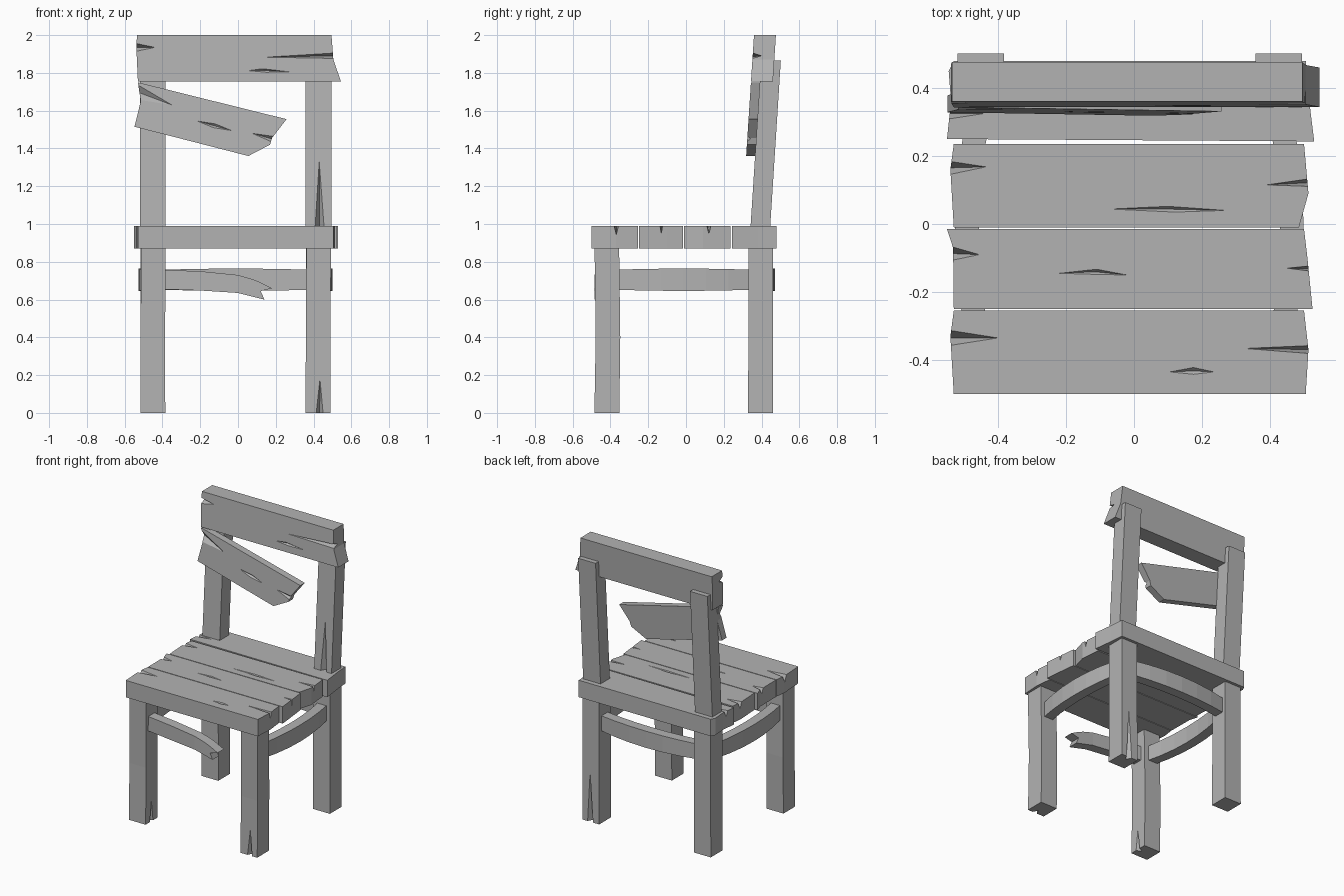
import bpy, bmesh
from mathutils import Vector

if "Cube" in bpy.data.objects:
    bpy.data.objects.remove(bpy.data.objects["Cube"])

wood = bpy.data.materials.new("grey_wood")
wood.use_nodes = True
wood.diffuse_color = (0.45, 0.45, 0.45, 1)
wood.node_tree.nodes["Principled BSDF"].inputs["Base Color"].default_value = (0.45, 0.45, 0.45, 1)


def finish(name, bm):
    bmesh.ops.recalc_face_normals(bm, faces=bm.faces)
    mesh = bpy.data.meshes.new(name)
    bm.to_mesh(mesh)
    bm.free()
    mesh.materials.append(wood)
    obj = bpy.data.objects.new(name, mesh)
    bpy.context.collection.objects.link(obj)
    return obj


def loft(name, *rings):
    """Solid through rings of matching points."""
    bm = bmesh.new()
    rows = [[bm.verts.new(p) for p in ring] for ring in rings]
    n = len(rows[0])
    for low, high in zip(rows, rows[1:]):
        for i in range(n):
            j = (i + 1) % n
            bm.faces.new((low[i], low[j], high[j], high[i]))
    bm.faces.new(rows[0])
    bm.faces.new(rows[-1])
    return finish(name, bm)


def crack(obj, normal, depth, a, b, *tips):
    """Cut a wedge-shaped split, deepest midway between a and b."""
    n = Vector(normal)
    top = [Vector(p) for p in (a, b, *tips)]
    bm = bmesh.new()
    deep = (top[0] + top[1]) / 2 - n * depth
    for p in top + [p + n * 0.03 for p in top] + [deep]:
        bm.verts.new(p)
    hull = bmesh.ops.convex_hull(bm, input=bm.verts)
    loose = {g for g in hull["geom_interior"] + hull["geom_unused"] if isinstance(g, bmesh.types.BMVert)}
    bmesh.ops.delete(bm, geom=list(loose), context="VERTS")
    cutter = finish("crack_cutter", bm)
    cutter.hide_render = True
    mod = obj.modifiers.new("crack", "BOOLEAN")
    mod.operation, mod.solver, mod.object = "DIFFERENCE", "EXACT", cutter
    bpy.context.view_layer.objects.active = obj
    bpy.ops.object.modifier_apply(modifier=mod.name)
    bpy.data.objects.remove(cutter)


def rect(x, y, z, w, d):
    return [(x + i * w / 2, y + j * d / 2, z) for i, j in ((-1, -1), (1, -1), (1, 1), (-1, 1))]


# Seat planks with ragged ends
SEAT, UNDER, UP = 0.99, 0.87, (0, 0, 1)


def plank(name, outline):
    return loft(name, *[[(x, y, z) for x, y in outline] for z in (UNDER, SEAT)])


def seat_crack(obj, depth, *pts):
    crack(obj, UP, depth, *[(x, y, SEAT) for x, y in pts])


p1 = plank("seat_plank_front", [(-.53, -.5), (.505, -.5), (.513, -.37), (.5, -.255), (-.53, -.255), (-.54, -.33)])
seat_crack(p1, .05, (-.56, -.31), (-.56, -.36), (-.4, -.335))
seat_crack(p1, .05, (.53, -.357), (.53, -.382), (.325, -.366))
seat_crack(p1, .012, (.175, -.422), (.175, -.442), (.105, -.435), (.235, -.435))

p2 = plank("seat_plank_second", [(-.53, -.25), (.525, -.25), (.51, -.1), (.5, -.015), (-.55, -.015), (-.532, -.07)])
seat_crack(p2, .05, (-.56, -.06), (-.56, -.112), (-.455, -.09))
seat_crack(p2, .05, (.53, -.122), (.53, -.14), (.45, -.13))
seat_crack(p2, .012, (-.11, -.133), (-.12, -.148), (-.22, -.145), (-.02, -.15))

p3 = plank("seat_plank_third", [(-.53, -.01), (.485, -.01), (.513, .09), (.5, .235), (-.53, .235), (-.54, .16)])
seat_crack(p3, .05, (-.56, .187), (-.56, .142), (-.435, .168))
seat_crack(p3, .05, (.53, .135), (.53, .11), (.39, .115))
seat_crack(p3, .012, (.1, .052), (.12, .035), (-.07, .044), (.27, .04))

p4 = plank("seat_plank_back", [(-.55, .25), (.53, .243), (.513, .38), (.505, .48), (-.53, .48), (-.545, .45), (-.538, .36)])
seat_crack(p4, .05, (-.57, .345), (-.57, .305), (-.44, .325))

# Legs, slightly bowed
legs = {}
for side, x in (("right", -.451), ("left", .424)):
    for end, y in (("front", -.419), ("back", .395)):
        wob = .006 if end == "front" else 0
        legs[end, side] = loft(f"{end}_{side}_leg",
                               rect(x, y, 0, .132, .132),
                               rect(x, y + wob, .4, .13, .13),
                               rect(x + wob / 2, y, UNDER, .13, .13))
crack(legs["front", "left"], (0, -1, 0), .04, (.412, -.484, -.02), (.452, -.484, -.02), (.434, -.48, .18))
crack(legs["front", "right"], (1, 0, 0), .04, (-.386, -.44, -.02), (-.386, -.40, -.02), (-.386, -.42, .15))
crack(legs["back", "left"], (0, 1, 0), .04, (.405, .461, -.02), (.45, .461, -.02), (.43, .46, .35))

# Leaning back posts
for side, x in (("right", -.451), ("left", .426)):
    post = loft(f"back_{side}_post", rect(x, .394, SEAT, .136, .104), rect(x, .45, 1.866, .136, .104))
    if side == "left":
        crack(post, (0, -1, 0), .04, (.408, .342, .98), (.456, .342, .98), (.43, .364, 1.33))


# Top rail and broken slat follow the lean of the posts
def lean(z):
    return .36 + .065 * (z - 2)


def board(name, outline, thick):
    return loft(name, *[[(x, lean(z) + d, z) for x, z in outline] for d in (0, thick)])


def board_crack(obj, depth, *pts):
    crack(obj, (0, -1, 0), depth, *[(x, lean(z), z) for x, z in pts])


rail = board("top_rail", [(-.535, 2), (.495, 2), (.505, 1.87), (.545, 1.755), (-.53, 1.755), (-.538, 1.93)], .116)
board_crack(rail, .05, (-.56, 1.96), (-.56, 1.91), (-.44, 1.935))
board_crack(rail, .05, (.54, 1.907), (.54, 1.876), (.145, 1.883))
board_crack(rail, .012, (.13, 1.822), (.15, 1.803), (.055, 1.812), (.27, 1.806))

slat = board("broken_slat", [(-.53, 1.75), (.257, 1.555), (.18, 1.455), (.17, 1.42), (.055, 1.36),
                             (-.548, 1.515), (-.515, 1.65)], .05)
board_crack(slat, .03, (-.545, 1.745), (-.54, 1.66), (-.35, 1.63))
board_crack(slat, .02, (.2, 1.462), (.19, 1.43), (.075, 1.48))
board_crack(slat, .012, (-.12, 1.53), (-.13, 1.51), (-.215, 1.545), (-.035, 1.495))


# Bowed stretchers between the legs
def stretcher(name, place, start, stop, steps=6, half=.035):
    rings = []
    for i in range(steps + 1):
        t = i / steps
        bow = .04 * 4 * t * (1 - t)
        tall = .053 + .006 * 4 * t * (1 - t)
        along = start + (stop - start) * t
        rings.append([place(along, bow + j * half, .705 + k * tall)
                      for j, k in ((-1, -1), (1, -1), (1, 1), (-1, 1))])
    loft(name, *rings)


stretcher("back_stretcher", lambda a, b, z: (a, .395 + b, z), -.40, .375)
stretcher("left_stretcher", lambda a, b, z: (.424 + b, a, z), -.37, .345)
stretcher("right_stretcher", lambda a, b, z: (-.451 - b, a, z), -.37, .345)

# Snapped front stretcher: x, top, bottom and forward bow at each station
stations = [(-.40, .757, .655, 0), (-.2, .75, .648, .02), (0, .73, .635, .03), (.08, .707, .615, .03)]
rings = [[(x, -.42 - bow + d, z) for d, z in ((-.035, low), (.035, low), (.035, high), (-.035, high))]
         for x, high, low, bow in stations]
loft("broken_front_stretcher", *rings)
# Splintered tip with a notch
tip = [(.08, .707), (.12, .69), (.18, .66), (.12, .645), (.14, .6), (.08, .615)]
loft("broken_stretcher_tip", *[[(x, y, z) for x, z in tip] for y in (-.485, -.415)])
